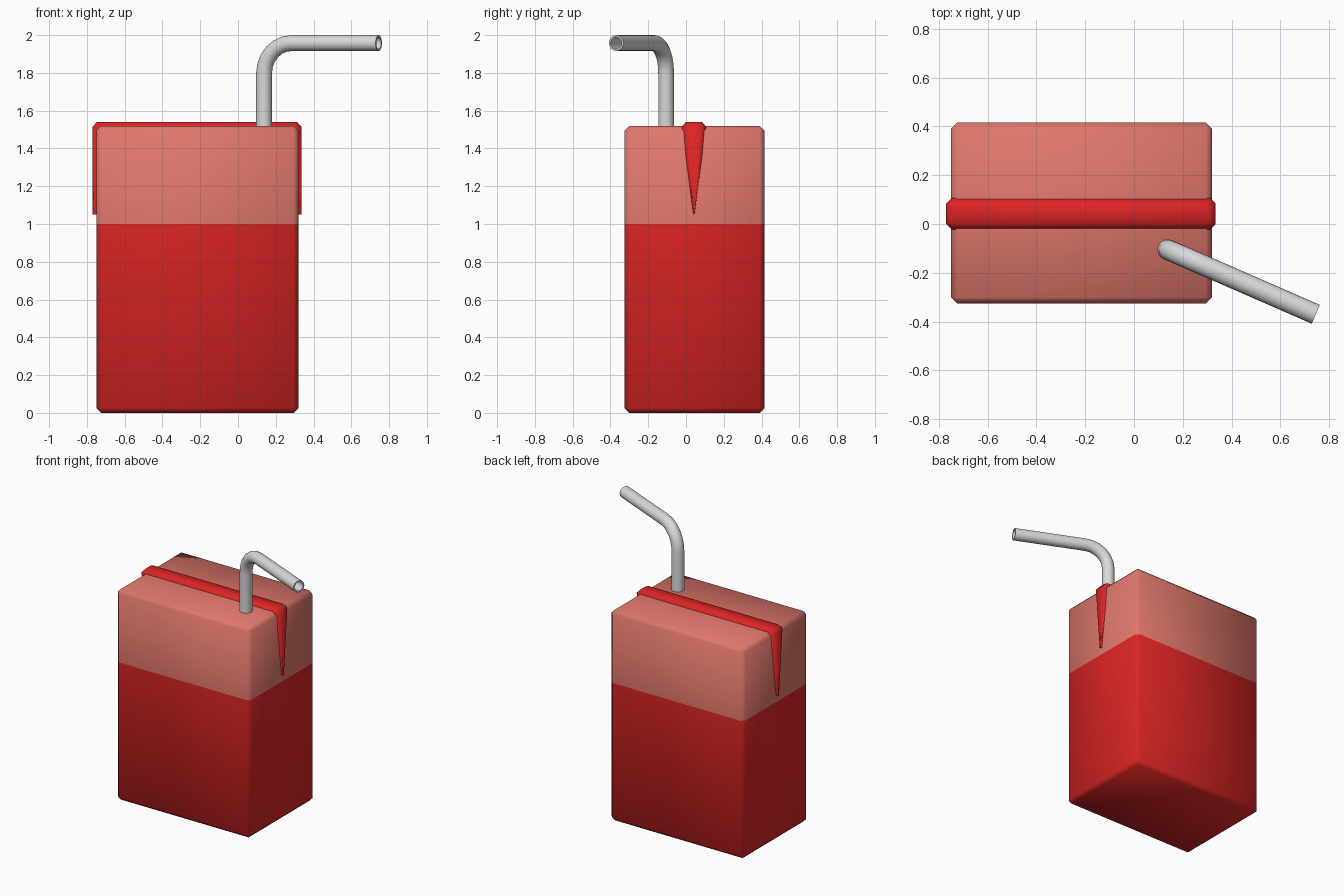
import bpy, bmesh, math
from mathutils import Vector

if "Cube" in bpy.data.objects:
    bpy.data.objects.remove(bpy.data.objects["Cube"])


def material(name, rgb):
    m = bpy.data.materials.new(name)
    m.diffuse_color = (*rgb, 1)
    m.use_nodes = True
    m.node_tree.nodes["Principled BSDF"].inputs["Base Color"].default_value = m.diffuse_color
    return m


RED = material("red", (0.72, 0.018, 0.018))
PALE = material("pale red", (0.74, 0.185, 0.15))
GREY = material("straw grey", (0.70, 0.70, 0.70))


def finish(name, bm, mats, smooth_angle):
    bmesh.ops.recalc_face_normals(bm, faces=bm.faces)
    me = bpy.data.meshes.new(name)
    bm.to_mesh(me)
    bm.free()
    ob = bpy.data.objects.new(name, me)
    bpy.context.collection.objects.link(ob)
    for m in mats:
        me.materials.append(m)
    bpy.ops.object.select_all(action='DESELECT')
    ob.select_set(True)
    bpy.context.view_layer.objects.active = ob
    bpy.ops.object.shade_smooth_by_angle(angle=math.radians(smooth_angle))
    return ob


# Carton: chamfered box, pale above z = 1
bm = bmesh.new()
bmesh.ops.create_cube(bm, size=1)
for v in bm.verts:
    v.co = Vector((-0.215 + v.co.x * 1.07, 0.045 + v.co.y * 0.74, 0.76 + v.co.z * 1.52))
bmesh.ops.bevel(bm, geom=bm.edges[:], offset=0.025, segments=1, affect='EDGES')
bmesh.ops.bisect_plane(bm, geom=bm.verts[:] + bm.edges[:] + bm.faces[:],
                       plane_co=(0, 0, 1), plane_no=(0, 0, 1))
for f in bm.faces:
    f.material_index = int(f.calc_center_median().z > 1)
finish("carton", bm, [RED, PALE], 60)

# Folded seam: chamfered wedge lofted upward from a thin lower edge
bm = bmesh.new()
rings = []
for z, hl, hw in ((1.05, 0.5525, 0.003), (1.515, 0.5525, 0.064), (1.54, 0.53, 0.043)):
    c = 0.35 * hw
    outline = [(hl, hw - c), (hl - c, hw), (c - hl, hw), (-hl, hw - c),
               (-hl, c - hw), (c - hl, -hw), (hl - c, -hw), (hl, c - hw)]
    rings.append([bm.verts.new((-0.2175 + x, 0.042 + y, z)) for x, y in outline])
for a, b in zip(rings, rings[1:]):
    for i in range(8):
        j = (i + 1) % 8
        bm.faces.new((a[i], a[j], b[j], b[i]))
bm.faces.new(rings[0])
bm.faces.new(rings[-1])
finish("folded_seam", bm, [RED], 60)

# Straw: hollow tube swept along an upright, a bend and a level tip
SIDES, BEND, R = 20, 6, 0.16
base, tip, top = Vector((0.138, -0.105, 0)), Vector((0.745, -0.37, 0)), 1.958
out = (tip - base).normalized()
side = Vector((0, 0, 1)).cross(out)
path = [(0, 1.45, 0)]  # distance outward, height, tilt
for i in range(BEND + 1):
    a = math.pi / 2 * i / BEND
    path.append((R - R * math.cos(a), top - R + R * math.sin(a), a))
path.append(((tip - base).length, top, math.pi / 2))

bm = bmesh.new()


def tube(radius):
    loops = []
    for d, z, a in path:
        centre = base + out * d + Vector((0, 0, z))
        normal = out * math.cos(a) - Vector((0, 0, math.sin(a)))
        loops.append([bm.verts.new(centre + radius * (normal * math.cos(t) + side * math.sin(t)))
                      for t in (2 * math.pi * k / SIDES for k in range(SIDES))])
    return loops


def bridge(a, b):
    for i in range(SIDES):
        j = (i + 1) % SIDES
        bm.faces.new((a[i], a[j], b[j], b[i]))


outer, inner = tube(0.042), tube(0.032)
for wall in (outer, inner):
    for a, b in zip(wall, wall[1:]):
        bridge(a, b)
bridge(outer[0], inner[0])
bridge(outer[-1], inner[-1])
finish("straw", bm, [GREY], 40)
